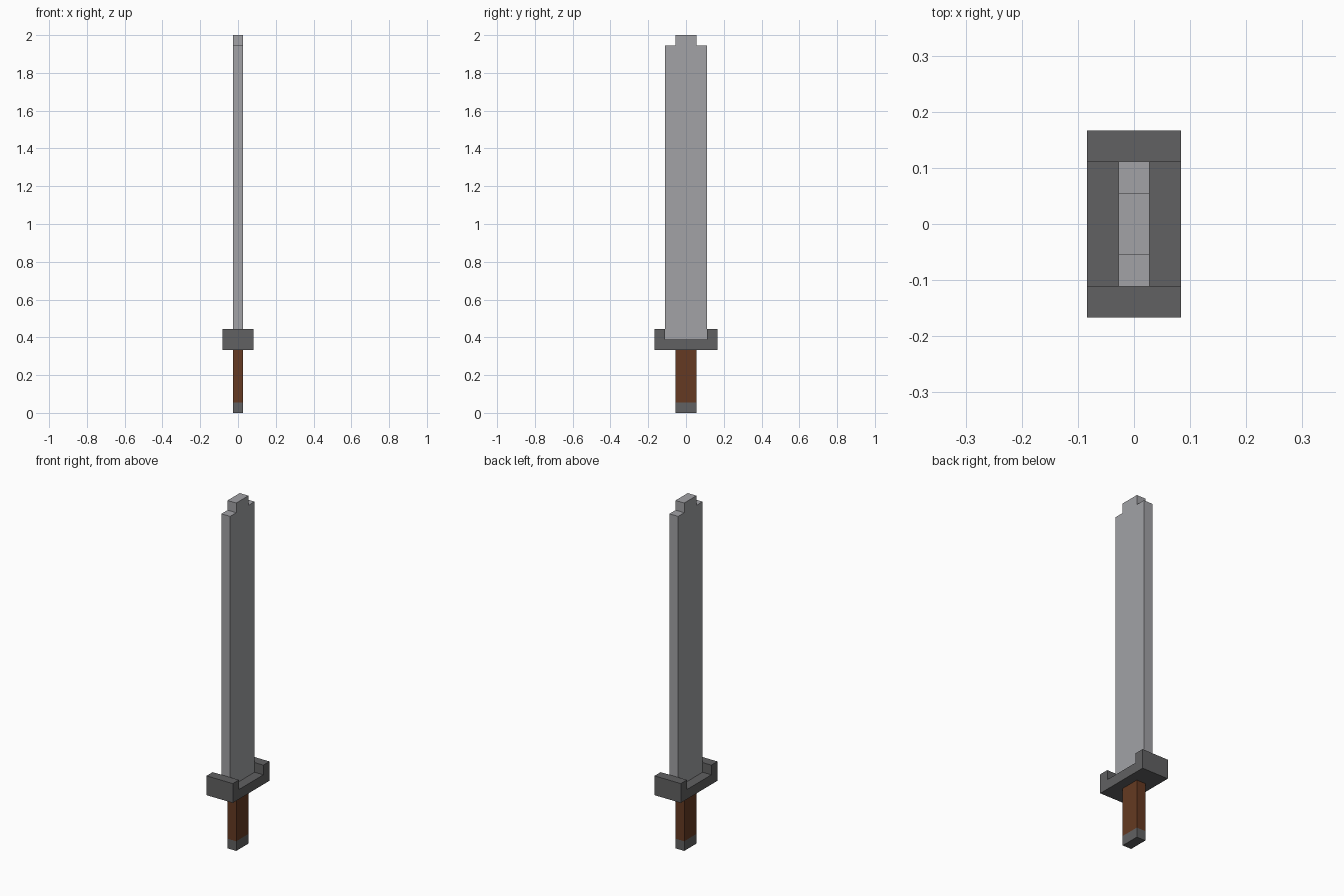
import bpy, bmesh

cube = bpy.data.objects.get("Cube")
if cube:
    bpy.data.objects.remove(cube, do_unlink=True)

U = 1 / 18  # the sword is built on a grid of 36 units per 2.0 height


def material(name, rgb):
    m = bpy.data.materials.new(name)
    m.use_nodes = True
    m.diffuse_color = (*rgb, 1)
    bsdf = m.node_tree.nodes["Principled BSDF"]
    bsdf.inputs["Base Color"].default_value = (*rgb, 1)
    bsdf.inputs["Roughness"].default_value = 0.7
    return m


steel = material("light steel", (0.36, 0.362, 0.382))
iron = material("dark iron", (0.119, 0.119, 0.122))
leather = material("brown leather", (0.13, 0.042, 0.016))


def slab(name, half_profile, half_thick, mat):
    """Mirror a (y, z) half profile across y = 0 and extrude it along x."""
    outline = half_profile + [(-y, z) for y, z in reversed(half_profile)]
    bm = bmesh.new()
    face = bm.faces.new([bm.verts.new((-half_thick * U, y * U, z * U)) for y, z in outline])
    ext = bmesh.ops.extrude_face_region(bm, geom=[face])
    moved = [v for v in ext["geom"] if isinstance(v, bmesh.types.BMVert)]
    bmesh.ops.translate(bm, verts=moved, vec=(2 * half_thick * U, 0, 0))
    bmesh.ops.recalc_face_normals(bm, faces=bm.faces)
    mesh = bpy.data.meshes.new(name)
    bm.to_mesh(mesh)
    bm.free()
    mesh.materials.append(mat)
    obj = bpy.data.objects.new(name, mesh)
    bpy.context.collection.objects.link(obj)
    return obj


# Handle: pommel cap and grip
slab("pommel", [(1, 0), (1, 1)], 0.5, iron)
slab("grip", [(1, 1), (1, 6)], 0.5, leather)

# U-shaped crossguard with raised ends
slab("crossguard", [(3, 6), (3, 8), (2, 8), (2, 7)], 1.5, iron)

# Blade with a stepped tip
slab("blade", [(2, 7), (2, 35), (1, 35), (1, 36)], 0.5, steel)
